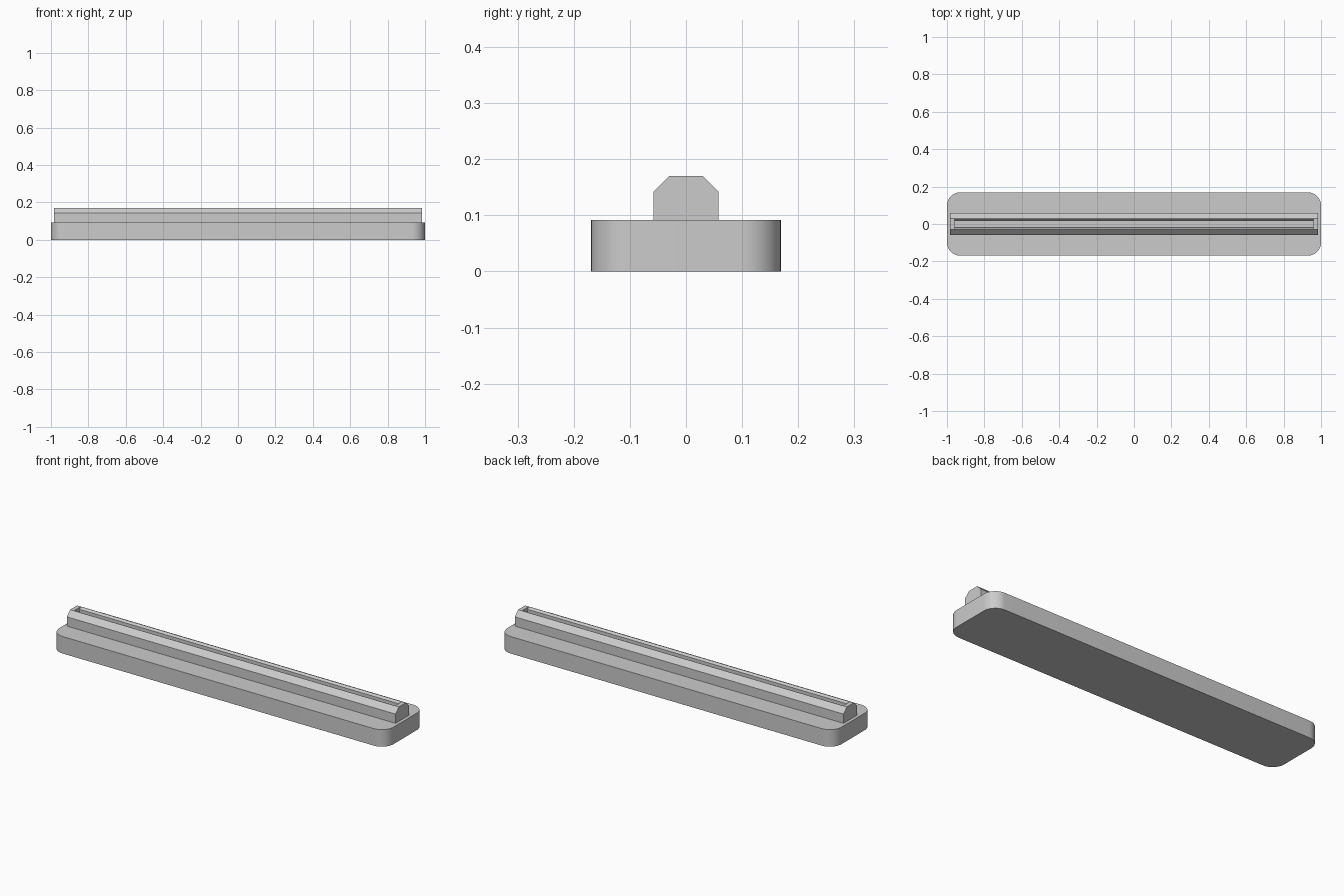
import bpy, bmesh

if "Cube" in bpy.data.objects:
    bpy.data.objects.remove(bpy.data.objects["Cube"])

# One plain grey for the whole model
grey = bpy.data.materials.new("light_grey")
grey.use_nodes = True
colour = (0.6, 0.6, 0.6, 1)
grey.diffuse_color = colour
grey.node_tree.nodes["Principled BSDF"].inputs["Base Color"].default_value = colour


def finish(name, bm):
    """Turn a bmesh into a named object with the grey material."""
    bmesh.ops.recalc_face_normals(bm, faces=bm.faces[:])
    mesh = bpy.data.meshes.new(name)
    bm.to_mesh(mesh)
    bm.free()
    mesh.materials.append(grey)
    obj = bpy.data.objects.new(name, mesh)
    bpy.context.collection.objects.link(obj)
    return obj


def extrude_profile(name, half_profile, half_length):
    """Mirror a (y, z) half profile and sweep it along x."""
    profile = half_profile + [(-y, z) for y, z in reversed(half_profile)]
    bm = bmesh.new()
    face = bm.faces.new([bm.verts.new((-half_length, y, z)) for y, z in profile])
    swept = bmesh.ops.extrude_face_region(bm, geom=[face])
    verts = [g for g in swept["geom"] if isinstance(g, bmesh.types.BMVert)]
    bmesh.ops.translate(bm, verts=verts, vec=(2 * half_length, 0, 0))
    return finish(name, bm)


def activate(obj):
    bpy.ops.object.select_all(action="DESELECT")
    obj.select_set(True)
    bpy.context.view_layer.objects.active = obj


# Base slab with rounded vertical corners
base_height = 0.092
bm = bmesh.new()
bmesh.ops.create_cube(bm, size=1)
bmesh.ops.scale(bm, vec=(2, 0.338, base_height), verts=bm.verts)
bmesh.ops.translate(bm, vec=(0, 0, base_height / 2), verts=bm.verts)
uprights = [e for e in bm.edges if abs(e.verts[0].co.z - e.verts[1].co.z) > 0.01]
bmesh.ops.bevel(bm, geom=uprights, offset=0.07, segments=12, profile=0.5, affect="EDGES")
base = finish("base", bm)
activate(base)
bpy.ops.object.shade_smooth_by_angle()

# Raised rail with chamfered shoulders
rail = extrude_profile("rail", [(0.058, base_height), (0.058, 0.142), (0.03, 0.17)], 0.983)

# Long slot with flared lips, cut into the top of the rail
cutter = extrude_profile(
    "slot_cutter", [(0.018, 0.13), (0.018, 0.16), (0.028, 0.17), (0.028, 0.2)], 0.96)
cutter.hide_render = True
cut = rail.modifiers.new("slot", "BOOLEAN")
cut.operation = "DIFFERENCE"
cut.solver = "EXACT"
cut.object = cutter
activate(rail)
bpy.ops.object.modifier_apply(modifier=cut.name)
bpy.data.objects.remove(cutter)
